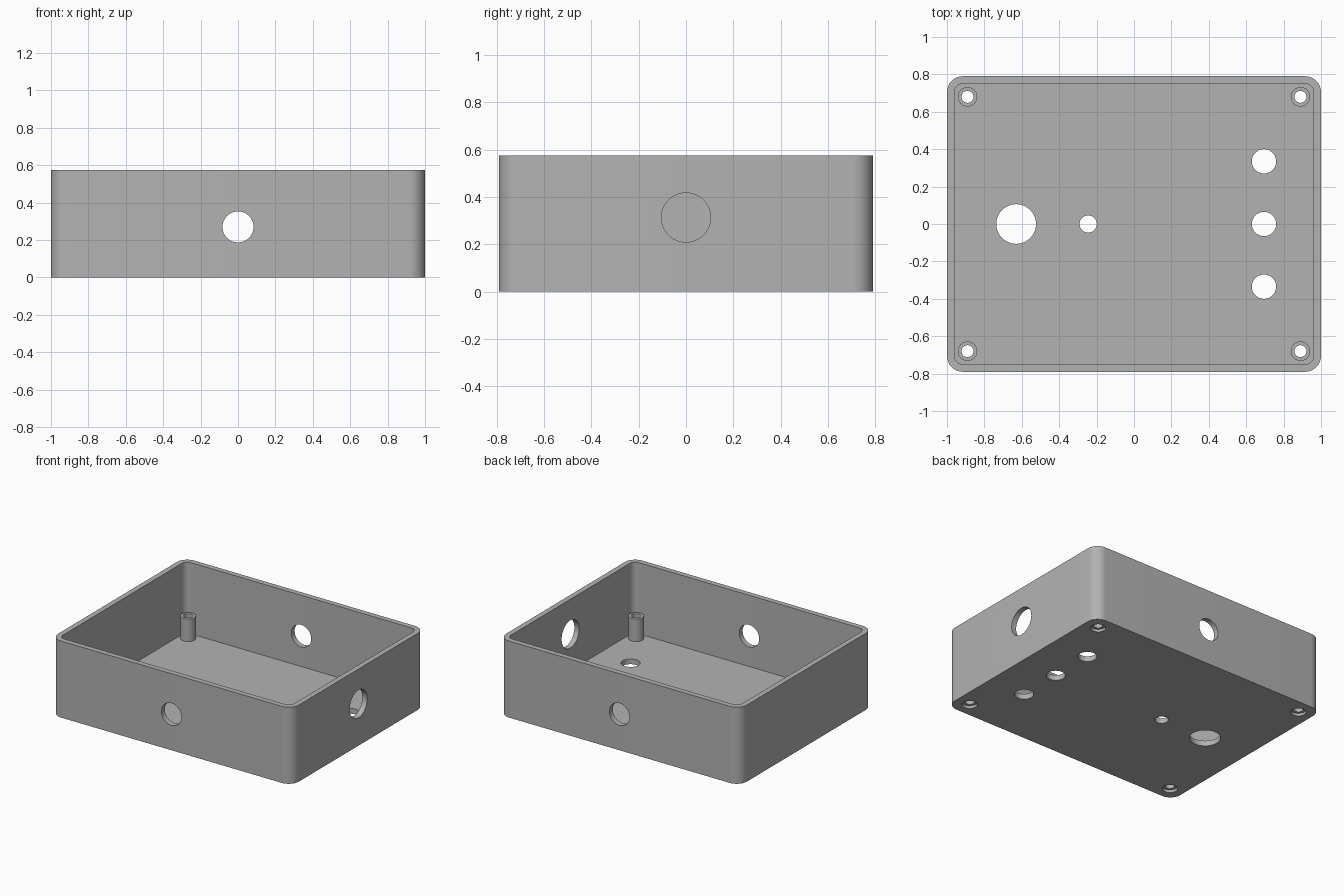
import bpy, bmesh
from math import pi
from mathutils import Matrix, Vector

cube = bpy.data.objects.get("Cube")
if cube:
    bpy.data.objects.remove(cube, do_unlink=True)

# Overall dimensions
HALF_X, HALF_Y, HEIGHT = 1.0, 0.79, 0.575
WALL = 0.04
POST_X, POST_Y, POST_TOP = 0.89, 0.68, 0.21
POST_R, BORE_R = 0.052, 0.032

grey = bpy.data.materials.new("plain grey")
grey.use_nodes = True
grey.diffuse_color = (0.45, 0.45, 0.45, 1)
grey.node_tree.nodes["Principled BSDF"].inputs["Base Color"].default_value = grey.diffuse_color


def make_object(name, bm):
    bmesh.ops.recalc_face_normals(bm, faces=bm.faces)
    mesh = bpy.data.meshes.new(name)
    bm.to_mesh(mesh)
    bm.free()
    mesh.materials.append(grey)
    obj = bpy.data.objects.new(name, mesh)
    bpy.context.collection.objects.link(obj)
    return obj


def rounded_box(name, half_x, half_y, bottom, top, radius):
    """Box with rounded upright edges."""
    bm = bmesh.new()
    bmesh.ops.create_cube(bm, size=1)
    for v in bm.verts:
        v.co = (v.co.x * 2 * half_x, v.co.y * 2 * half_y, top if v.co.z > 0 else bottom)
    upright = [e for e in bm.edges if abs(e.verts[0].co.z - e.verts[1].co.z) > 0.01]
    bmesh.ops.bevel(bm, geom=upright, offset=radius, segments=12, profile=0.5, affect='EDGES')
    return make_object(name, bm)


def rod(name, centre, radius, length, axis='Z'):
    """Cylinder along an axis, used as a drill."""
    turn = {'X': Matrix.Rotation(pi / 2, 4, 'Y'),
            'Y': Matrix.Rotation(pi / 2, 4, 'X'),
            'Z': Matrix.Identity(4)}[axis]
    bm = bmesh.new()
    bmesh.ops.create_cone(bm, cap_ends=True, segments=48, radius1=radius, radius2=radius,
                          depth=length, matrix=Matrix.Translation(centre) @ turn)
    return make_object(name, bm)


def activate(obj):
    bpy.ops.object.select_all(action='DESELECT')
    obj.select_set(True)
    bpy.context.view_layer.objects.active = obj


def cut(obj, cutter):
    """Subtract the cutter and throw it away."""
    cutter.hide_render = True
    mod = obj.modifiers.new("cut", 'BOOLEAN')
    mod.operation, mod.solver, mod.object = 'DIFFERENCE', 'EXACT', cutter
    activate(obj)
    bpy.ops.object.modifier_apply(modifier=mod.name)
    bpy.data.objects.remove(cutter, do_unlink=True)


def smooth(obj):
    activate(obj)
    bpy.ops.object.shade_smooth_by_angle(angle=pi / 6)


# Open tray with thin walls and floor
case = rounded_box("enclosure_shell", HALF_X, HALF_Y, 0, HEIGHT, 0.085)
cut(case, rounded_box("cavity", HALF_X - WALL, HALF_Y - WALL, WALL, HEIGHT + 0.2, 0.045))

# Wall holes: one line through front and back, one larger hole on the +x side
cut(case, rod("front_back_hole", (0, 0, 0.27), 0.083, 2, 'Y'))
cut(case, rod("side_hole", (HALF_X, 0, 0.313), 0.104, 0.4, 'X'))

# Floor holes: large, small, and a row of three
floor_holes = [(-0.63, 0, 0.106), (-0.245, 0, 0.046)]
floor_holes += [(0.695, y, 0.065) for y in (-0.335, 0, 0.335)]
for x, y, r in floor_holes:
    cut(case, rod("floor_hole", (x, y, 0), r, 0.2))

# Hollow screw posts, with screw head recesses under the floor
for side_x, x in (("right", -POST_X), ("left", POST_X)):
    for side_y, y in (("front", -POST_Y), ("back", POST_Y)):
        cut(case, rod("screw_bore", (x, y, 0), BORE_R, 0.2))
        cut(case, rod("screw_recess", (x, y, 0), POST_R, WALL))
        post = rod(f"screw_post_{side_y}_{side_x}", (x, y, (WALL + POST_TOP) / 2),
                   POST_R, POST_TOP - WALL)
        cut(post, rod("post_bore", (x, y, WALL), BORE_R, 1))
        smooth(post)
smooth(case)
